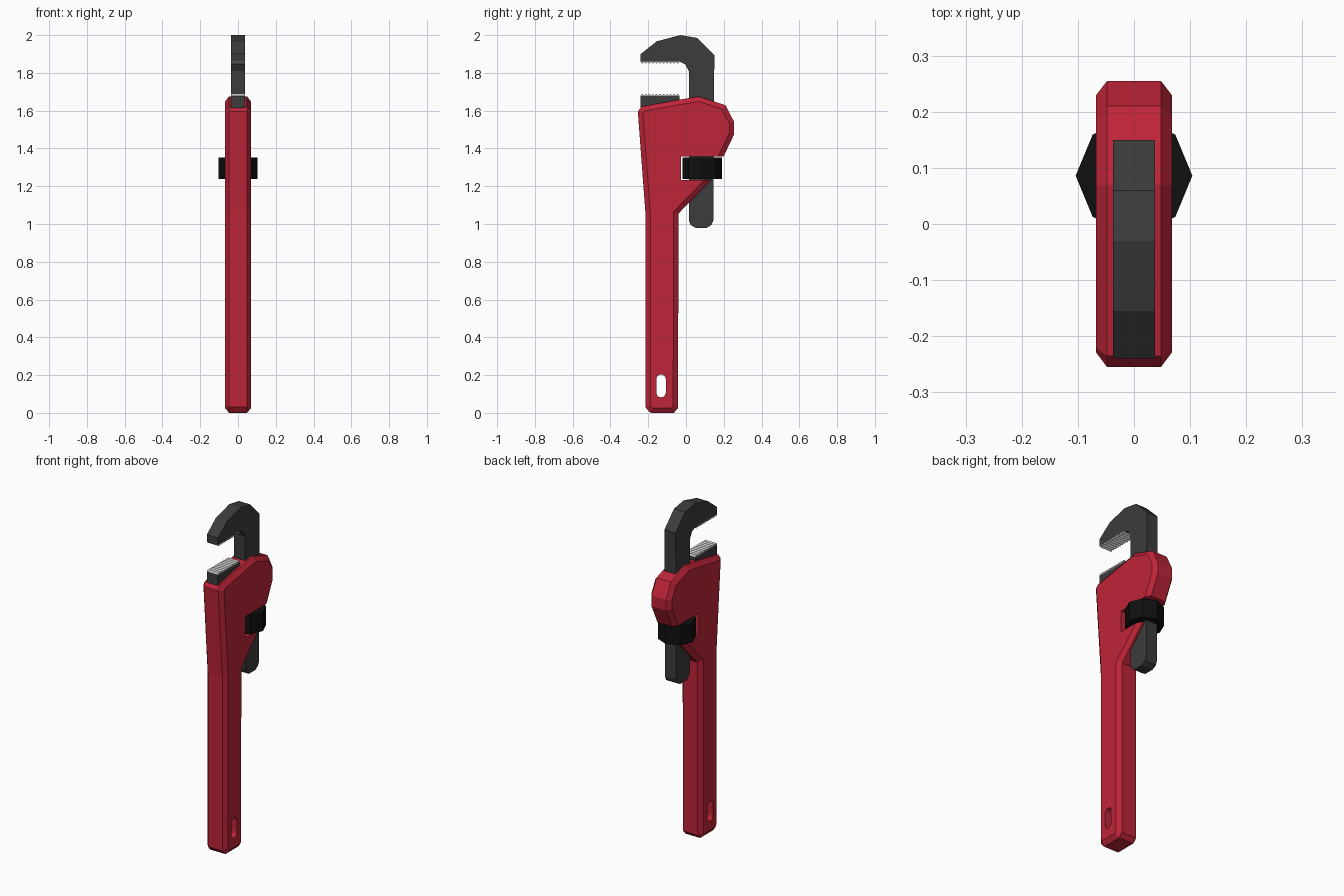
import bpy, bmesh, math

if "Cube" in bpy.data.objects:
    bpy.data.objects.remove(bpy.data.objects["Cube"])


def material(name, rgb):
    m = bpy.data.materials.new(name)
    m.diffuse_color = (*rgb, 1)
    m.use_nodes = True
    m.node_tree.nodes["Principled BSDF"].inputs["Base Color"].default_value = m.diffuse_color
    return m


RED = material("red paint", (0.52, 0.018, 0.04))
STEEL = material("dark steel", (0.045, 0.045, 0.045))
BLACK = material("black nut", (0.005, 0.005, 0.005))
BRIGHT = material("bright teeth", (0.5, 0.5, 0.5))


def plate(name, profile, half, mat=None, inset=0, rise=0):
    """Extrude a (y, z) profile across x, with optional chamfered side faces."""
    bm = bmesh.new()
    a = [bm.verts.new((-half, y, z)) for y, z in profile]
    b = [bm.verts.new((half, y, z)) for y, z in profile]
    n = len(profile)
    caps = [bm.faces.new(a), bm.faces.new(b)]
    for i in range(n):
        j = (i + 1) % n
        bm.faces.new((a[i], a[j], b[j], b[i]))
    bmesh.ops.recalc_face_normals(bm, faces=bm.faces)
    if inset:
        bmesh.ops.inset_individual(bm, faces=caps, thickness=inset, depth=rise,
                                   use_even_offset=True)
    me = bpy.data.meshes.new(name)
    bm.to_mesh(me)
    bm.free()
    ob = bpy.data.objects.new(name, me)
    bpy.context.collection.objects.link(ob)
    if mat:
        me.materials.append(mat)
    return ob


def cut(ob, cutter):
    cutter.hide_render = True
    mod = ob.modifiers.new("cut", 'BOOLEAN')
    mod.operation = 'DIFFERENCE'
    mod.solver = 'EXACT'
    mod.object = cutter
    bpy.context.view_layer.objects.active = ob
    bpy.ops.object.modifier_apply(modifier=mod.name)
    bpy.data.objects.remove(cutter)


# Handle with housing, chamfered all round
handle = plate("handle", [
    (-0.215, 0.03), (-0.193, 0.004), (-0.185, 0), (-0.065, 0), (-0.042, 0.025), (-0.04, 1.055),
    (0.135, 1.235), (0.2, 1.36), (0.255, 1.475), (0.255, 1.54), (0.21, 1.628),
    (0.07, 1.675), (-0.025, 1.66), (-0.235, 1.622), (-0.255, 1.595), (-0.215, 1.06)],
    0.048, RED, 0.026, 0.02)

# Hanging hole: a rounded slot near the bottom
slot = []
for i in range(14):
    t = math.pi * (i if i < 7 else i - 1) / 6
    slot.append((-0.132 + 0.025 * math.cos(t),
                 (0.179 if i < 7 else 0.107) + 0.025 * math.sin(t)))
cut(handle, plate("hole_cutter", slot, 0.2))

# Window for the adjusting nut
cut(handle, plate("window_cutter",
                  [(-0.026, 1.232), (0.4, 1.232), (0.4, 1.358), (-0.026, 1.358)], 0.2))

# Sliding hook jaw
plate("hook_jaw", [
    (0.015, 1.02), (0.025, 0.995), (0.05, 0.98), (0.11, 0.98), (0.135, 0.995), (0.145, 1.02),
    (0.15, 1.895), (0.06, 1.985), (-0.03, 2.0), (-0.155, 1.967), (-0.24, 1.9), (-0.24, 1.86),
    (-0.035, 1.86), (-0.005, 1.845), (0.015, 1.81)], 0.037, STEEL)

# Fixed lower jaw
plate("lower_jaw", [(-0.24, 1.6), (-0.035, 1.6), (-0.035, 1.678), (-0.24, 1.678)], 0.037, STEEL)


def teeth(name, base, tip, count=11):
    y0, y1 = -0.24, -0.035
    p = (y1 - y0) / count
    root = base + (tip - base) * 0.15
    prof = [(y0, base - (tip - base) * 0.1)]
    for i in range(count):
        prof += [(y0 + i * p, root), (y0 + (i + 0.5) * p, tip)]
    prof += [(y1, root), (y1, base - (tip - base) * 0.1)]
    plate(name, prof, 0.037, BRIGHT)


teeth("upper_teeth", 1.86, 1.848)
teeth("lower_teeth", 1.677, 1.69)

# Eight-sided adjusting nut around the shank
bpy.ops.mesh.primitive_cylinder_add(vertices=8, radius=0.104, depth=0.112,
                                    location=(0, 0.086, 1.295))
nut = bpy.context.object
nut.name = "adjusting_nut"
nut.data.materials.append(BLACK)
